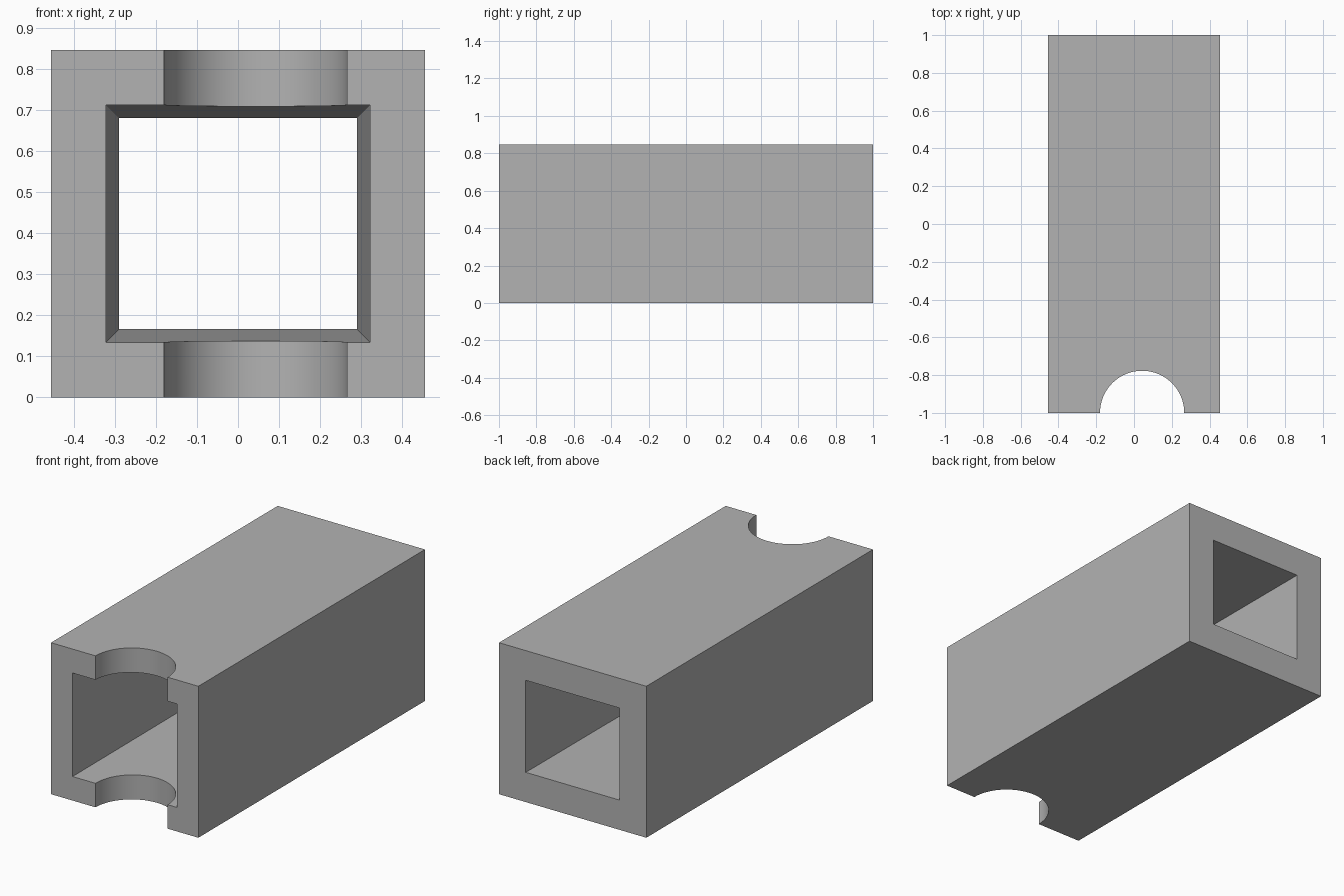
import bpy, bmesh, math

if "Cube" in bpy.data.objects:
    bpy.data.objects.remove(bpy.data.objects["Cube"], do_unlink=True)

HEIGHT = 0.846
MID = HEIGHT / 2

grey = bpy.data.materials.new("plain grey")
grey.use_nodes = True
colour = (0.45, 0.45, 0.45, 1)
grey.diffuse_color = colour
grey.node_tree.nodes["Principled BSDF"].inputs["Base Color"].default_value = colour


def add_object(name, bm):
    bmesh.ops.recalc_face_normals(bm, faces=bm.faces)
    mesh = bpy.data.meshes.new(name)
    bm.to_mesh(mesh)
    bm.free()
    mesh.materials.append(grey)
    ob = bpy.data.objects.new(name, mesh)
    bpy.context.collection.objects.link(ob)
    return ob


def tapered_block(name, front, back, y):
    """Block along y with (half width, half height) given at each end."""
    bm = bmesh.new()
    bmesh.ops.create_cube(bm, size=2)
    for v in bm.verts:
        w, h = front if v.co.y < 0 else back
        v.co = (v.co.x * w, v.co.y * y, MID + v.co.z * h)
    return add_object(name, bm)


def cut(target, cutter):
    mod = target.modifiers.new("cut", "BOOLEAN")
    mod.operation = "DIFFERENCE"
    mod.solver = "EXACT"
    mod.object = cutter
    bpy.context.view_layer.objects.active = target
    bpy.ops.object.modifier_apply(modifier=mod.name)
    bpy.data.objects.remove(cutter, do_unlink=True)


# Outer square tube
tube = tapered_block("square_tube", (0.455, MID), (0.455, MID), 1)

# Tapering bore, run slightly past both ends
slope, over = 0.016, 0.1
bore = tapered_block("bore_cutter",
                     (0.306 + slope * (1 + over), 0.273 + slope * (1 + over)),
                     (0.306 - slope * (1 + over), 0.273 - slope * (1 + over)),
                     1 + over)
cut(tube, bore)

# Round notch through the top and bottom walls at the front
bm = bmesh.new()
bmesh.ops.create_cone(bm, cap_ends=True, segments=96, radius1=0.223,
                      radius2=0.223, depth=2)
bmesh.ops.translate(bm, verts=bm.verts, vec=(0.043, -1, MID))
cut(tube, add_object("notch_cutter", bm))

# Smooth the notch while keeping the tube edges crisp
bpy.ops.object.select_all(action="DESELECT")
tube.select_set(True)
bpy.context.view_layer.objects.active = tube
bpy.ops.object.shade_smooth_by_angle(angle=math.radians(30))
